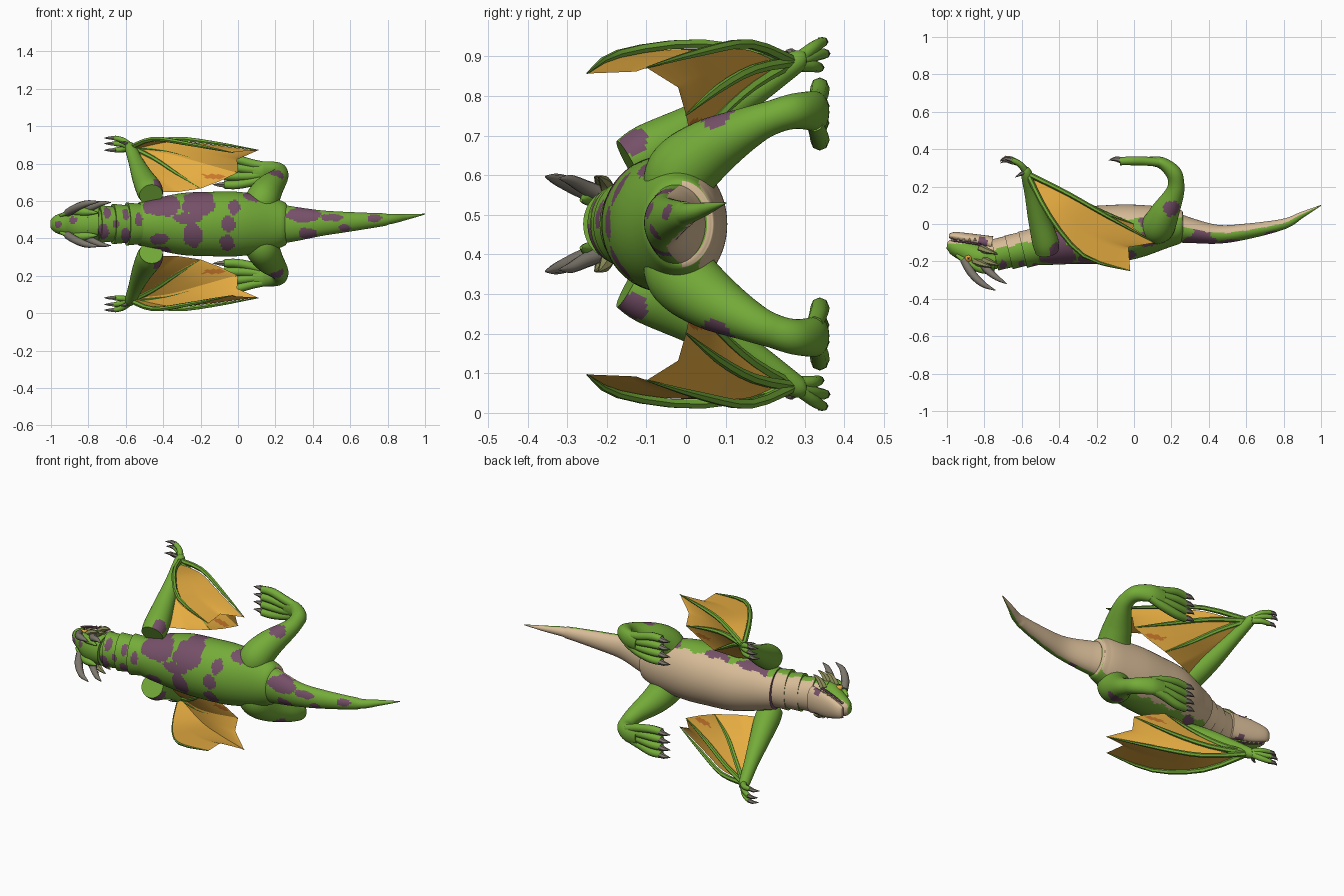
import bpy, bmesh, math
from mathutils import Vector

if "Cube" in bpy.data.objects:
    bpy.data.objects.remove(bpy.data.objects["Cube"])

MID = 0.477  # height of the symmetry plane
PALETTE = {
    "green": (0.175, 0.41, 0.04), "purple": (0.18, 0.08, 0.14),
    "beige": (0.68, 0.50, 0.31), "orange": (0.82, 0.43, 0.055),
    "rust": (0.60, 0.19, 0.025), "grey": (0.21, 0.19, 0.155),
    "olive": (0.28, 0.28, 0.11), "black": (0.01, 0.01, 0.01)}
GREEN, PURPLE, BEIGE, ORANGE, RUST, GREY, OLIVE, BLACK = range(8)
mats = []
for label, rgb in PALETTE.items():
    m = bpy.data.materials.new(label)
    m.use_nodes = True
    m.diffuse_color = (*rgb, 1)
    m.node_tree.nodes["Principled BSDF"].inputs["Base Color"].default_value = (*rgb, 1)
    mats.append(m)


def finish(name, bm, paint, mirror, angle=50):
    """Paint faces by rule, link the object and mirror it across the middle."""
    bmesh.ops.recalc_face_normals(bm, faces=bm.faces)
    bm.normal_update()
    for f in bm.faces:
        f.material_index = paint(f.calc_center_median(), f.normal) if callable(paint) else paint
    me = bpy.data.meshes.new(name)
    bm.to_mesh(me)
    bm.free()
    ob = bpy.data.objects.new(name, me)
    ob.location.z = MID
    for m in mats:
        me.materials.append(m)
    bpy.context.collection.objects.link(ob)
    bpy.ops.object.select_all(action='DESELECT')
    bpy.context.view_layer.objects.active = ob
    ob.select_set(True)
    bpy.ops.object.shade_smooth_by_angle(angle=math.radians(angle))
    if mirror:
        mod = ob.modifiers.new("mirror", 'MIRROR')
        mod.use_axis = (False, False, True)
        mod.use_mirror_merge = False


def curve(rows, sub):
    """Catmull-Rom samples through rows of any width."""
    out = []
    for i in range(len(rows) - 1):
        p = [rows[max(0, min(len(rows) - 1, i + k))] for k in (-1, 0, 1, 2)]
        for s in range(sub):
            t = s / sub
            out.append([0.5 * (2 * b + (c - a) * t + (2*a - 5*b + 4*c - d) * t*t
                               + (3*b - a - 3*c + d) * t**3) for a, b, c, d in zip(*p)])
    return out + [list(rows[-1])]


def tube(name, rows, paint=GREEN, mirror=True, seg=12, sub=4):
    """Loft along x, y, z with one radius, or with a depth and a side radius."""
    pts = curve(rows, sub)
    bm, rings = bmesh.new(), []
    for i, p in enumerate(pts):
        c = Vector(p[:3])
        t = Vector(pts[min(i + 1, len(pts) - 1)][:3]) - Vector(pts[max(i - 1, 0)][:3])
        a = Vector((0, 0, 1)).cross(t).normalized()
        b = t.cross(a).normalized()
        ra, rb = max(p[3], 0.001), max(p[-1], 0.001)
        rings.append([bm.verts.new(c + a * ra * math.cos(k * math.tau / seg)
                                   + b * rb * math.sin(k * math.tau / seg)) for k in range(seg)])
    for r, q in zip(rings, rings[1:]):
        for k in range(seg):
            bm.faces.new((r[k], r[k - 1], q[k - 1], q[k]))
    bm.faces.new(rings[0])
    bm.faces.new(rings[-1])
    finish(name, bm, paint, mirror)


# Blotches on the back: x, z, half length, half width
SPOTS = [(-.41, .1, .1, .06), (-.21, .11, .09, .07), (-.27, .03, .08, .03),
         (-.24, -.06, .05, .07), (-.05, 0, .04, .04), (-.06, -.1, .04, .04),
         (-.42, -.08, .05, .03), (-.42, -.14, .06, .02), (-.02, .09, .03, .04),
         (.1, .15, .07, .03), (.35, .05, .09, .04), (.5, .035, .06, .02),
         (.37, -.05, .05, .03), (.57, -.02, .03, .02), (.73, .03, .04, .02),
         (-.7, .06, .02, .03), (-.72, -.04, .03, .04), (-.6, .05, .02, .03),
         (-.6, -.06, .025, .04), (-.65, 0, .02, .02), (-.53, .02, .02, .04),
         (-.96, 0, .02, .02), (-.88, .02, .02, .02)]


def hide(limit):
    """Green back with blotches, beige underside beyond the limit."""
    def rule(c, n):
        if n.y > limit + 0.05 * math.sin(c.x * 60) or n.x > .8 and c.y > -.01:
            return BEIGE
        wob = 1 + 0.2 * math.sin(c.x * 80) * math.cos(c.z * 70 + c.x * 40)
        for x, z, rx, rz in SPOTS:
            if ((c.x - x) / rx) ** 2 + ((c.z - z) / rz) ** 2 < wob:
                return PURPLE
        return GREEN
    return rule


def patch(x, y, z, r):
    spot = Vector((x, y, z))
    return lambda c, n: PURPLE if (c - spot).length < r else GREEN


# Torso, tail and overlapping neck rings
tube("torso", [(-.53, -.11, 0, .11, .115), (-.45, -.095, 0, .125, .135), (-.3, -.065, 0, .15, .165),
               (-.15, -.055, 0, .155, .172), (0, -.04, 0, .145, .172), (.15, -.02, 0, .115, .15),
               (.23, -.015, 0, .095, .125), (.26, -.015, 0, .08, .105), (.262, -.015, 0, .05, .07)],
     hide(.55), False, 96, 16)
tube("tail", [(.2, -.015, 0, .085, .11), (.3, -.035, 0, .067, .093), (.45, -.055, .005, .05, .068),
              (.6, -.04, .012, .042, .052), (.8, 0, .025, .028, .032), (.9, .05, .038, .016, .02),
              (1, .1, .053, .002)], hide(.2), False, 72, 16)
for i in range(4):
    x, y, r = -.82 + i * .075, -.18 + i * .014, .078 + i * .007
    tube("neck_ring", [(x, y, 0, r, r + .016), (x + .05, y + .012, 0, r, r + .011),
                       (x + .11, y + .027, 0, r, r + .006)], hide(.4), False, 64, 8)

# Head: skull, jaw, mouth line, brows, eyes
tube("skull", [(-1, -.115, 0, .018, .025), (-.97, -.12, 0, .042, .048), (-.9, -.145, 0, .06, .072),
               (-.83, -.175, 0, .075, .09), (-.74, -.185, 0, .075, .088)],
     lambda c, n: BEIGE if c.y > -.105 else hide(2)(c, n), False, 48, 10)
tube("jaw", [(-.99, -.065, 0, .01, .03), (-.96, -.065, 0, .022, .045), (-.88, -.08, 0, .03, .066),
             (-.76, -.105, 0, .04, .078)],
     lambda c, n: PURPLE if abs(c.x + .81) < .022 and abs(c.z) > .05 else BEIGE, False, 32, 8)
tube("mouth_line", [(-.97, -.088, .04, .006), (-.9, -.097, .064, .006), (-.82, -.11, .082, .006)], PURPLE, True, 6)
for i in range(5):
    x = -.97 + i * .03
    tube("tooth", [(x, -.09, .042 + i * .008, .008), (x, -.074, .045 + i * .008, .001)], BEIGE, True, 6, 1)
tube("brow", [(-.95, -.165, .045, .008), (-.89, -.205, .065, .018), (-.82, -.24, .065, .022),
              (-.75, -.265, .06, .004)], GREEN, True, 8)
for name, colour, r, z in (("eye", ORANGE, .02, .07), ("pupil", BLACK, .007, .086)):
    bm = bmesh.new()
    bmesh.ops.create_uvsphere(bm, u_segments=12, v_segments=8, radius=r)
    bmesh.ops.translate(bm, verts=bm.verts, vec=(-.885, -.185, z))
    finish(name, bm, colour, True)

# Horns and cheek spikes
tube("long_horn", [(-.91, -.19, .06, .022), (-.87, -.26, .085, .022), (-.81, -.32, .11, .017),
                   (-.74, -.355, .12, .002)], GREY, True, 8)
tube("short_horn", [(-.82, -.2, .07, .022), (-.78, -.25, .09, .02), (-.73, -.29, .11, .014),
                    (-.68, -.32, .115, .002)], GREY, True, 8)
for x, y in ((-.85, -.2), (-.81, -.19), (-.82, -.13)):
    tube("cheek_spike", [(x, y, .07, .022), (x + .04, y - .015, .105, .016),
                         (x + .09, y - .03, .12, .002)], OLIVE, True, 6)

# Hind legs with four clawed toes
tube("hind_leg", [(.11, -.02, .07, .085, .085), (.13, -.01, .13, .09, .09), (.165, .06, .19, .077, .077),
                  (.215, .16, .245, .052, .052), (.225, .22, .27, .043, .043), (.21, .275, .285, .042, .045),
                  (.15, .325, .285, .032, .05), (.08, .338, .28, .024, .045)],
     patch(.2, .085, .265, .045), True, 32, 10)
for z in (.345, .3, .255, .21):
    tube("toe", [(.16, .325, .17 + .4 * z, .022), (.08, .335, .08 + .7 * z, .024), (-.01, .338, z, .024),
                 (-.075, .335, z, .021)], GREEN, True, 8)
    tube("toe_claw", [(-.06, .338, z, .018), (-.1, .348, z, .013), (-.135, .34, z, .001)], GREY, True, 6, 2)

# Wing arms and clawed hands
tube("wing_arm", [(-.465, -.145, .155, .063), (-.475, -.09, .185, .07), (-.51, .03, .25, .057),
                  (-.545, .16, .33, .04), (-.575, .27, .405, .03), (-.585, .295, .415, .02)],
     patch(-.41, -.14, .22, .045), True, 32, 10)
for y, z in ((.345, .46), (.35, .43), (.335, .395)):
    tube("hand_finger", [(-.57, .27, .405, .02), (-.61, .32, .3 * .41 + .7 * z, .016), (-.66, y, z, .013)], GREEN, True, 8)
    tube("hand_claw", [(-.65, y - .005, z, .013), (-.685, y + .005, z, .01), (-.715, y - .01, z, .001)], GREY, True, 6, 2)
tube("thumb_claw", [(-.58, .28, .42, .012), (-.61, .265, .435, .009), (-.635, .25, .435, .001)], GREY, True, 6, 2)

# Wing fingers, fanning out from the wrist
WRIST = (-.57, .27, .41)
lead = [WRIST, (-.45, .04, .455), (-.27, -.17, .43), (-.02, -.25, .38)]
second = [WRIST, (-.35, .16, .455), (-.14, .04, .435), (.11, -.1, .395)]
third = [WRIST, (-.38, .17, .39), (-.2, .08, .34), (0, 0, .275)]
fourth = [WRIST, (-.45, .17, .35), (-.33, .08, .27), (-.2, .02, .19)]
arm = [WRIST, (-.54, .15, .33), (-.51, .03, .25), (-.46, -.06, .17)]
for path in (lead, second, third, fourth):
    tube("wing_finger", [(*p, r) for p, r in zip(path, (.015, .013, .011, .002))], GREEN, True, 6, 3)


def membrane(a, b, notch, n=16):
    """Skin on the inner side of two fingers, its free edge drawn in to a notch."""
    pa, pb = curve(a, 8), curve(b, 8)
    pull = Vector(notch) - (Vector(a[-1]) + Vector(b[-1])) / 2
    inward = Vector((0, -.014, -.014))
    bm = bmesh.new()
    grid = []
    for i, (p, q) in enumerate(zip(pa, pb)):
        t = i / (len(pa) - 1)
        grid.append([bm.verts.new(Vector(p).lerp(Vector(q), k / n) + inward * (1 - t**4)
                                  + pull * t**3 * (1 - abs(2 * k / n - 1))) for k in range(n + 1)])
    for r, s in zip(grid, grid[1:]):
        for k in range(n):
            bm.faces.new((r[k], r[k + 1], s[k + 1], s[k]))
    finish("wing_membrane", bm, lambda c, m: RUST if
           ((c.x + .13) / .06) ** 2 + ((c.z - .255) / .014) ** 2 < 1 else ORANGE, True, 30)


membrane(lead, second, (-.03, -.125, .385))
membrane(second, third, (-.005, -.02, .345))
membrane(third, fourth, (-.1, .01, .228))
membrane(fourth, arm, (-.33, -.01, .17))
